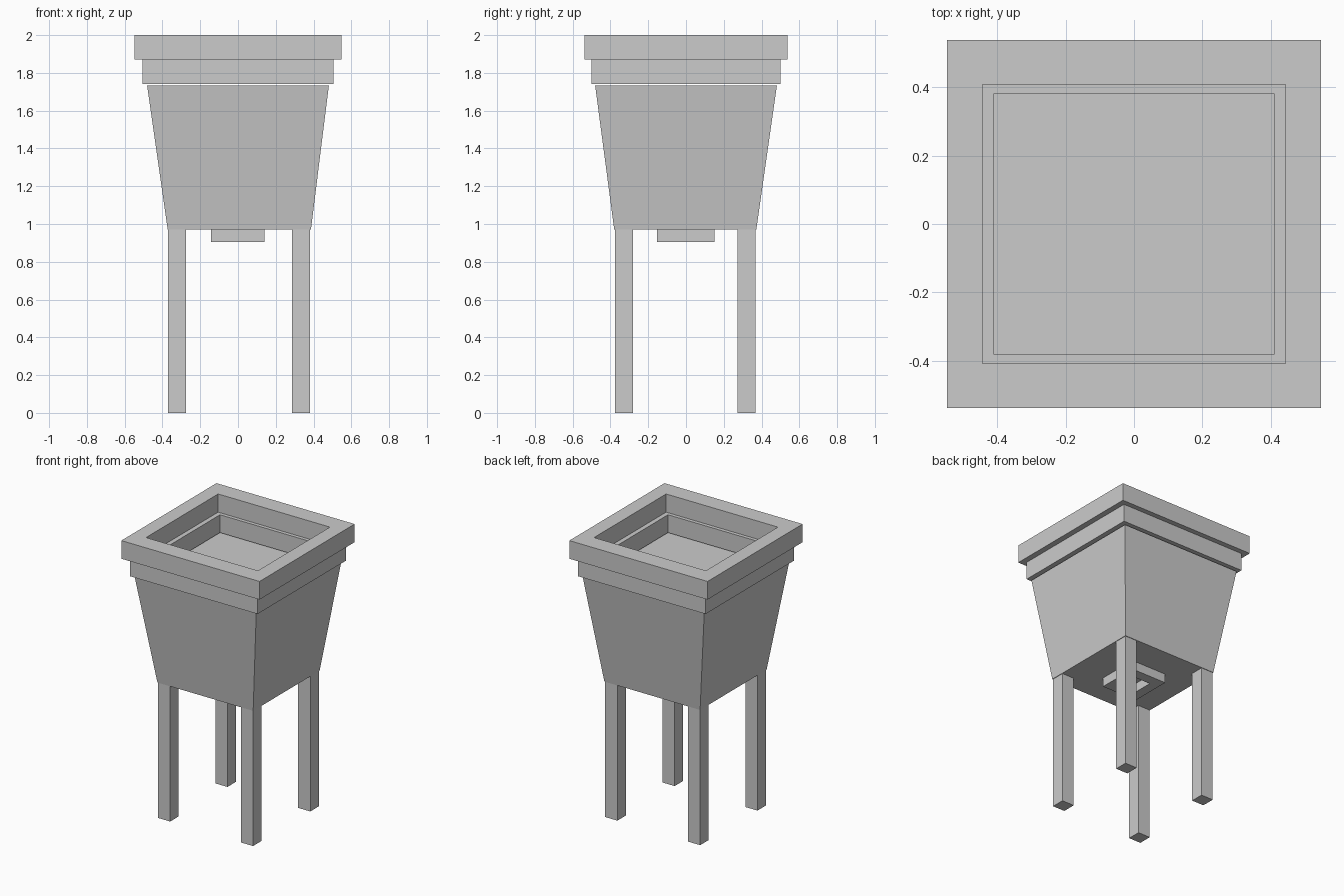
import bpy
import bmesh

cube = bpy.data.objects.get("Cube")
if cube:
    bpy.data.objects.remove(cube, do_unlink=True)

grey = bpy.data.materials.new("light_grey")
grey.use_nodes = True
colour = (0.6, 0.6, 0.6, 1)
grey.diffuse_color = colour
grey.node_tree.nodes["Principled BSDF"].inputs["Base Color"].default_value = colour


def rect(bm, x0, x1, y0, y1, z):
    return [bm.verts.new(p) for p in ((x0, y0, z), (x1, y0, z), (x1, y1, z), (x0, y1, z))]


def bridge(bm, a, b):
    for i in range(4):
        j = (i + 1) % 4
        bm.faces.new((a[i], a[j], b[j], b[i]))


def finish(bm, name):
    bmesh.ops.recalc_face_normals(bm, faces=bm.faces)
    mesh = bpy.data.meshes.new(name)
    bm.to_mesh(mesh)
    bm.free()
    mesh.materials.append(grey)
    obj = bpy.data.objects.new(name, mesh)
    bpy.context.collection.objects.link(obj)


def block(name, low, z0, high, z1):
    """Closed box or tapered box between two rectangles."""
    bm = bmesh.new()
    a, b = rect(bm, *low, z0), rect(bm, *high, z1)
    bridge(bm, a, b)
    bm.faces.new(a)
    bm.faces.new(b)
    finish(bm, name)


def frame(name, outer, inner, z0, z1):
    """Square ring with an open middle."""
    bm = bmesh.new()
    loops = [rect(bm, *outer, z0), rect(bm, *outer, z1),
             rect(bm, *inner, z1), rect(bm, *inner, z0)]
    for i in range(4):
        bridge(bm, loops[i], loops[(i + 1) % 4])
    finish(bm, name)


def centred(hx, hy):
    return (-hx, hx, -hy, hy)


# Stepped rim around the open top
frame("top_rim", centred(0.547, 0.538), centred(0.443, 0.408), 1.87, 2.0)
frame("lower_rim", centred(0.506, 0.501), centred(0.41, 0.382), 1.742, 1.87)

# Tapered body
base = (-0.372, 0.386, -0.38, 0.372)
block("tapered_body", base, 0.97, centred(0.481, 0.481), 1.733)

# Drain collar beneath the body
frame("drain_collar", (-0.143, 0.139, -0.153, 0.15),
      (-0.073, 0.069, -0.078, 0.075), 0.905, 0.97)

# Four straight legs
for side, x in (("right", -0.37), ("left", 0.286)):
    for end, y in (("front", -0.376), ("back", 0.272)):
        foot = (x, x + 0.096, y, y + 0.096)
        block(f"{end}_{side}_leg", foot, 0, foot, 0.97)
